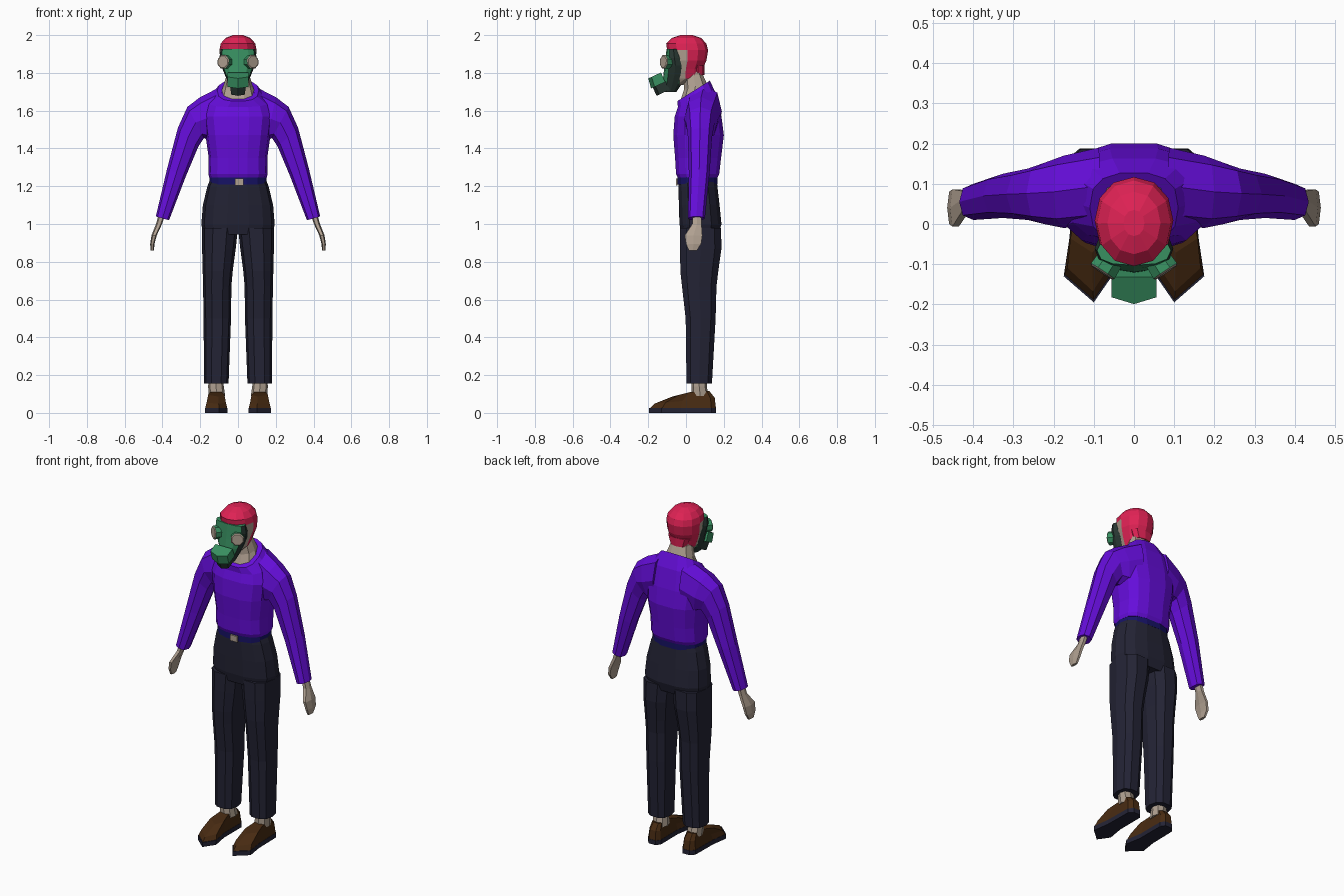
import bpy, bmesh, math
from mathutils import Vector


def material(name, rgb):
    m = bpy.data.materials.new(name)
    m.diffuse_color = (*rgb, 1)
    return m


PURPLE = material("purple cloth", (0.13, 0.004, 0.70))
NAVY = material("dark trousers", (0.017, 0.017, 0.035))
RED = material("red cap", (0.74, 0.016, 0.09))
GREEN = material("mask green", (0.04, 0.28, 0.12))
DARK = material("mask rubber", (0.022, 0.04, 0.034))
SKIN = material("skin", (0.43, 0.35, 0.28))
BROWN = material("brown leather", (0.065, 0.024, 0.006))
BLUE = material("belt blue", (0.008, 0.006, 0.13))


def spow(v, p):
    return math.copysign(abs(v) ** p, v)


def ring(z, x0, x1, y0, y1, n=10, p=0.8, tilt=0.0):
    """Rounded-box loop at height z, optionally rising towards the back."""
    cx, cy, rx, ry = (x0 + x1) / 2, (y0 + y1) / 2, (x1 - x0) / 2, (y1 - y0) / 2
    pts = []
    for i in range(n):
        a = 2 * math.pi * i / n
        y = ry * spow(math.sin(a), p)
        pts.append((cx + rx * spow(math.cos(a), p), cy + y, z + tilt * y))
    return pts


def loft(name, rings, mats, rule=None, mirror=False):
    """Skin a list of equal loops, cap the ends, colour faces by a rule."""
    bm = bmesh.new()
    loops = [[bm.verts.new(c) for c in r] for r in rings]
    n = len(loops[0])
    for a, b in zip(loops, loops[1:]):
        for i in range(n):
            j = (i + 1) % n
            bm.faces.new((a[i], a[j], b[j], b[i]))
    bm.faces.new(loops[0][::-1])
    bm.faces.new(loops[-1])
    bmesh.ops.recalc_face_normals(bm, faces=bm.faces)
    bm.normal_update()
    if rule:
        for f in bm.faces:
            f.material_index = rule(f.calc_center_median(), f.normal)
    me = bpy.data.meshes.new(name)
    bm.to_mesh(me)
    bm.free()
    for m in mats:
        me.materials.append(m)
    ob = bpy.data.objects.new(name, me)
    bpy.context.collection.objects.link(ob)
    if mirror:
        ob.modifiers.new("mirror", 'MIRROR').use_axis[0] = True
    return ob


# Trousers: two legs joined by the hips
loft("trouser_legs", [ring(*r) for r in (
    (0.155, 0.05, 0.18, 0.0, 0.14),
    (0.50, 0.037, 0.182, -0.005, 0.16),
    (0.67, 0.035, 0.185, -0.025, 0.165),
    (0.75, 0.028, 0.187, -0.034, 0.175),
    (0.87, 0.012, 0.19, -0.036, 0.192),
    (0.98, 0.0, 0.191, -0.036, 0.19))], [NAVY], mirror=True)
loft("trouser_hips", [ring(z, -x, x, a, b, 14) for z, x, a, b in (
    (0.945, 0.185, -0.025, 0.175),
    (1.0, 0.194, -0.037, 0.19),
    (1.1, 0.186, -0.04, 0.18),
    (1.2, 0.162, -0.042, 0.168),
    (1.225, 0.152, -0.042, 0.166))], [NAVY])

# Belt and buckle
loft("belt", [ring(z, -0.152, 0.152, -0.046, 0.168, 14)
              for z in (1.21, 1.255)], [BLUE])
loft("buckle", [[(-0.015, y, 1.205), (0.03, y, 1.205), (0.03, y, 1.24),
                 (-0.015, y, 1.24)] for y in (-0.053, -0.044)], [SKIN])

# Shirt body with an open collar that is higher at the back
loft("shirt_body", [ring(z, -x, x, a, b, 14, 0.75, t) for z, x, a, b, t in (
    (1.245, 0.152, -0.046, 0.168, 0),
    (1.265, 0.157, -0.055, 0.178, 0),
    (1.35, 0.155, -0.06, 0.188, 0),
    (1.47, 0.172, -0.07, 0.203, 0),
    (1.57, 0.185, -0.062, 0.19, 0),
    (1.65, 0.165, -0.045, 0.165, 0.3),
    (1.705, 0.11, -0.047, 0.128, 0.63))], [PURPLE])


# Sleeves: loops spanning an outer and an inner edge point
def sleeve_ring(ox, oz, ix, iz, y0, y1, n=8):
    o, i = Vector((ox, 0, oz)), Vector((ix, 0, iz))
    pts = []
    for k in range(n):
        a = 2 * math.pi * k / n
        c = (o + i) / 2 + (o - i) / 2 * spow(math.cos(a), 0.85)
        c.y = (y0 + y1) / 2 + (y1 - y0) / 2 * spow(math.sin(a), 0.85)
        pts.append(c)
    return pts


loft("sleeves", [sleeve_ring(*s) for s in (
    (0.085, 1.73, 0.09, 1.46, 0.0, 0.19),
    (0.20, 1.672, 0.15, 1.44, -0.01, 0.17),
    (0.268, 1.62, 0.18, 1.455, 0.0, 0.152),
    (0.318, 1.51, 0.21, 1.41, 0.01, 0.138),
    (0.376, 1.29, 0.277, 1.25, 0.015, 0.125),
    (0.435, 1.04, 0.365, 1.02, 0.01, 0.10))], [PURPLE], mirror=True)

# Hands
loft("hands", [ring(*r, 6) for r in (
    (1.06, 0.382, 0.418, 0.035, 0.085),
    (1.0, 0.402, 0.434, 0.03, 0.085),
    (0.94, 0.43, 0.458, -0.012, 0.092),
    (0.895, 0.442, 0.465, -0.005, 0.085),
    (0.86, 0.445, 0.463, 0.012, 0.06))], [SKIN], mirror=True)

# Ankles
loft("ankles", [ring(*r, 8) for r in (
    (0.09, 0.068, 0.155, 0.03, 0.12),
    (0.14, 0.075, 0.158, 0.03, 0.11),
    (0.18, 0.08, 0.155, 0.03, 0.11))], [SKIN], mirror=True)

# Shoes: dark sole and tapered leather upper
outline = [(0.1, -0.195), (0.175, -0.13), (0.16, -0.03), (0.157, 0.135),
           (0.135, 0.16), (0.09, 0.16), (0.072, 0.135), (0.072, -0.03),
           (0.055, -0.13)]


def shoe_ring(sx, sy, zf):
    pts = [(0.115 + (x - 0.115) * sx, 0.08 + (y - 0.08) * sy) for x, y in outline]
    return [(x, y, zf(y)) for x, y in pts]


loft("shoe_soles", [shoe_ring(1, 1, lambda y: 0.0),
                    shoe_ring(1, 1, lambda y: 0.027)], [NAVY], mirror=True)
loft("shoe_uppers", [
    shoe_ring(0.97, 0.98, lambda y: 0.026),
    shoe_ring(0.85, 0.90, lambda y: 0.065 + 0.1 * y),
    shoe_ring(0.72, 0.55, lambda y: min(0.115, 0.087 + 0.25 * (y + 0.07)))],
    [BROWN], mirror=True)

# Neck
loft("neck", [ring(z, -x, x, a, b, 10, 0.85, t) for z, x, a, b, t in (
    (1.67, 0.098, -0.04, 0.115, 0.5),
    (1.73, 0.078, -0.012, 0.112, 0.25),
    (1.79, 0.06, -0.015, 0.092, 0),
    (1.84, 0.06, -0.03, 0.09, 0))], [SKIN])


# Head: skin face under a red cap that runs down to the nape
def head_rule(c, n):
    if c.z > 1.915 or (c.y > 0.02 and c.z > 1.79):
        return 1
    return 0


loft("head_and_cap", [ring(z, -x, x, a, b, 12, 0.95) for z, x, a, b in (
    (1.735, 0.03, -0.08, -0.02),
    (1.77, 0.06, -0.09, 0.085),
    (1.82, 0.078, -0.09, 0.088),
    (1.865, 0.094, -0.092, 0.108),
    (1.92, 0.098, -0.10, 0.117),
    (1.955, 0.092, -0.105, 0.108),
    (1.985, 0.066, -0.075, 0.08),
    (2.0, 0.026, -0.03, 0.035))], [SKIN, RED], head_rule)

# Cap side flaps
loft("cap_nape", [ring(z, -x, x, a, b, 8) for z, x, a, b in (
    (1.79, 0.05, 0.03, 0.097), (1.84, 0.07, 0.03, 0.098))], [RED])


# Mask: green front, dark rubber cheeks
def mask_rule(c, n):
    return 1 if abs(n.x) > 0.72 or n.z < -0.6 or c.z < 1.735 else 0


loft("mask_face", [ring(z, -x, x, a, b, 12) for z, x, a, b in (
    (1.70, 0.03, -0.115, -0.05),
    (1.745, 0.05, -0.122, -0.02),
    (1.79, 0.07, -0.12, -0.002),
    (1.84, 0.09, -0.113, 0.0),
    (1.88, 0.098, -0.108, -0.015),
    (1.927, 0.092, -0.103, -0.03))], [GREEN, DARK], mask_rule)

# Lenses: short eight-sided drums turned outwards
axis = Vector((0.55, -0.83, 0.05)).normalized()
side = axis.cross(Vector((0, 0, 1))).normalized()
up = side.cross(axis)


def lens_ring(d, r):
    c = Vector((0.06, -0.09, 1.857)) + axis * d
    return [c + (side * math.cos(a) + up * math.sin(a)) * r
            for a in (math.pi / 8 + math.pi * k / 4 for k in range(8))]


loft("lenses", [lens_ring(0.0, 0.036), lens_ring(0.033, 0.038),
                lens_ring(0.037, 0.032)],
     [GREEN, SKIN], lambda c, n: 1 if n.dot(axis) > 0.4 else 0, mirror=True)

# Filter: pointed block tilted forward, with a smaller dark outlet below
fwd = Vector((0, -0.9, -0.42)).normalized()


def filter_ring(cy, cz, w, f, b):
    return [Vector((x, cy, cz)) + fwd * d for x, d in
            ((-w, -b), (w, -b), (w, f * 0.5), (0, f), (-w, f * 0.5))]


loft("mask_filter", [filter_ring(-0.165, 1.787, 0.056, 0.038, 0.036),
                     filter_ring(-0.147, 1.735, 0.056, 0.042, 0.04)], [GREEN])
loft("filter_outlet", [filter_ring(-0.147, 1.737, 0.042, 0.032, 0.05),
                       filter_ring(-0.127, 1.692, 0.036, 0.032, 0.045)], [DARK])
